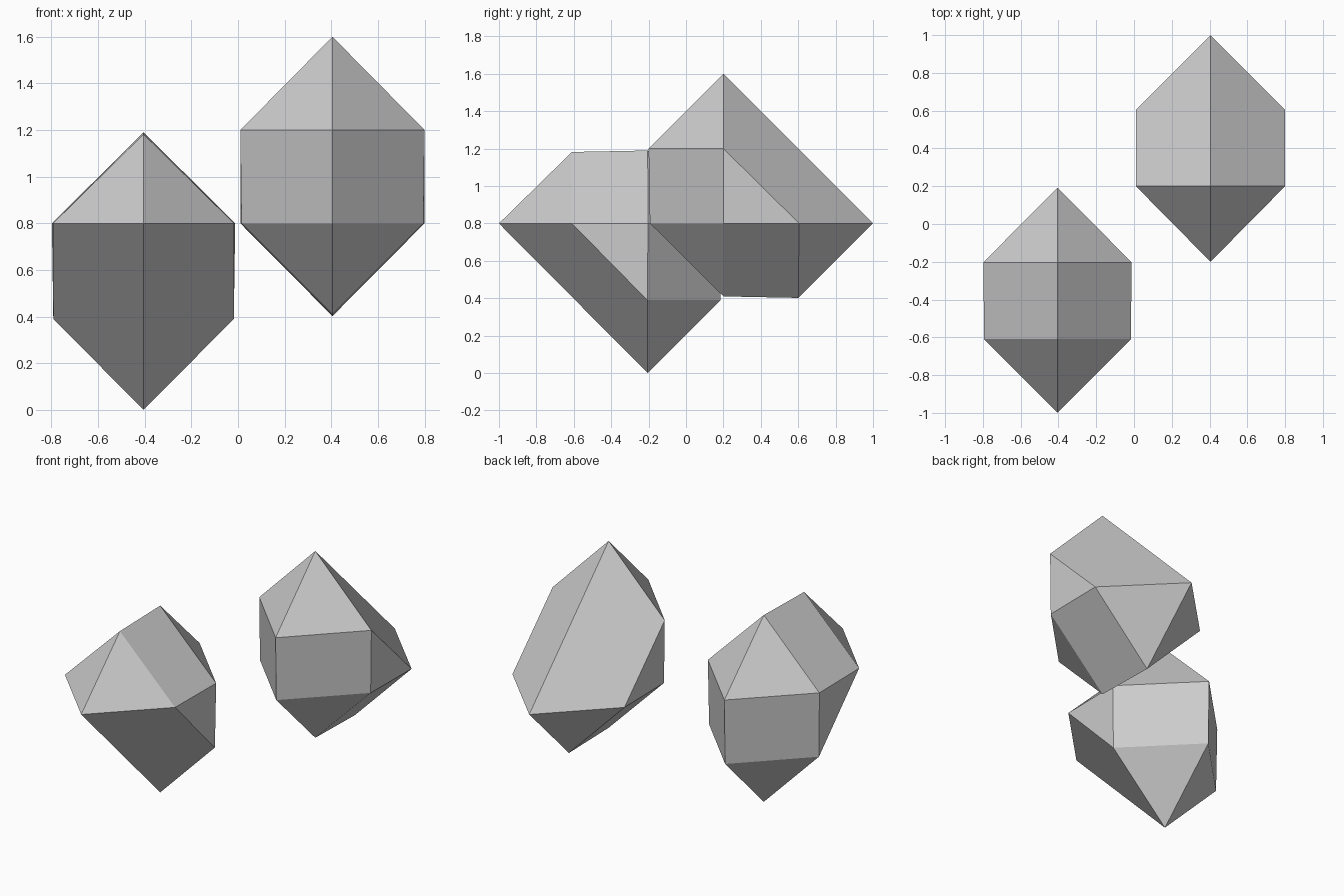
import bpy, bmesh, math

if "Cube" in bpy.data.objects:
    bpy.data.objects.remove(bpy.data.objects["Cube"])

def crystal(name, cx, flip, ridge, sides):
    """Faceted convex gem: ridge = (y, z) points on the mid-plane,
    sides = (half width, y, z) points mirrored in x; flip turns it half round the x axis."""
    pts = [(0, y, z) for y, z in ridge]
    pts += [(s * w, y, z) for w, y, z in sides for s in (-1, 1)]
    if flip:
        pts = [(x, -y, 1.6 - z) for x, y, z in pts]
    bm = bmesh.new()
    for x, y, z in pts:
        bm.verts.new((cx + x, y, z))
    bmesh.ops.convex_hull(bm, input=bm.verts[:])
    # merge the hull's triangles into flat facets
    bmesh.ops.dissolve_limit(bm, angle_limit=math.radians(6),
                             verts=bm.verts[:], edges=bm.edges[:])
    bmesh.ops.recalc_face_normals(bm, faces=bm.faces[:])
    mesh = bpy.data.meshes.new(name)
    bm.to_mesh(mesh)
    bm.free()
    obj = bpy.data.objects.new(name, mesh)
    bpy.context.collection.objects.link(obj)
    return obj

# upper gem: apex, back tip, two front points, two bottom points
crystal("upper_crystal", 0.405, False,
        [(0.2, 1.6), (1.0, 0.8), (-0.2, 1.2), (-0.193, 0.8), (0.2, 0.41), (0.6, 0.402)],
        [(0.395, 0.2, 1.2), (0.39, 0.2, 0.8), (0.395, 0.605, 0.8)])

# lower gem: the same form turned upside down and facing the other way
crystal("lower_crystal", -0.405, True,
        [(0.205, 1.6), (1.0, 0.8), (-0.185, 1.21), (-0.192, 0.8), (0.205, 0.41), (0.61, 0.418)],
        [(0.387, 0.207, 1.21), (0.393, 0.203, 0.8), (0.388, 0.61, 0.8)])
